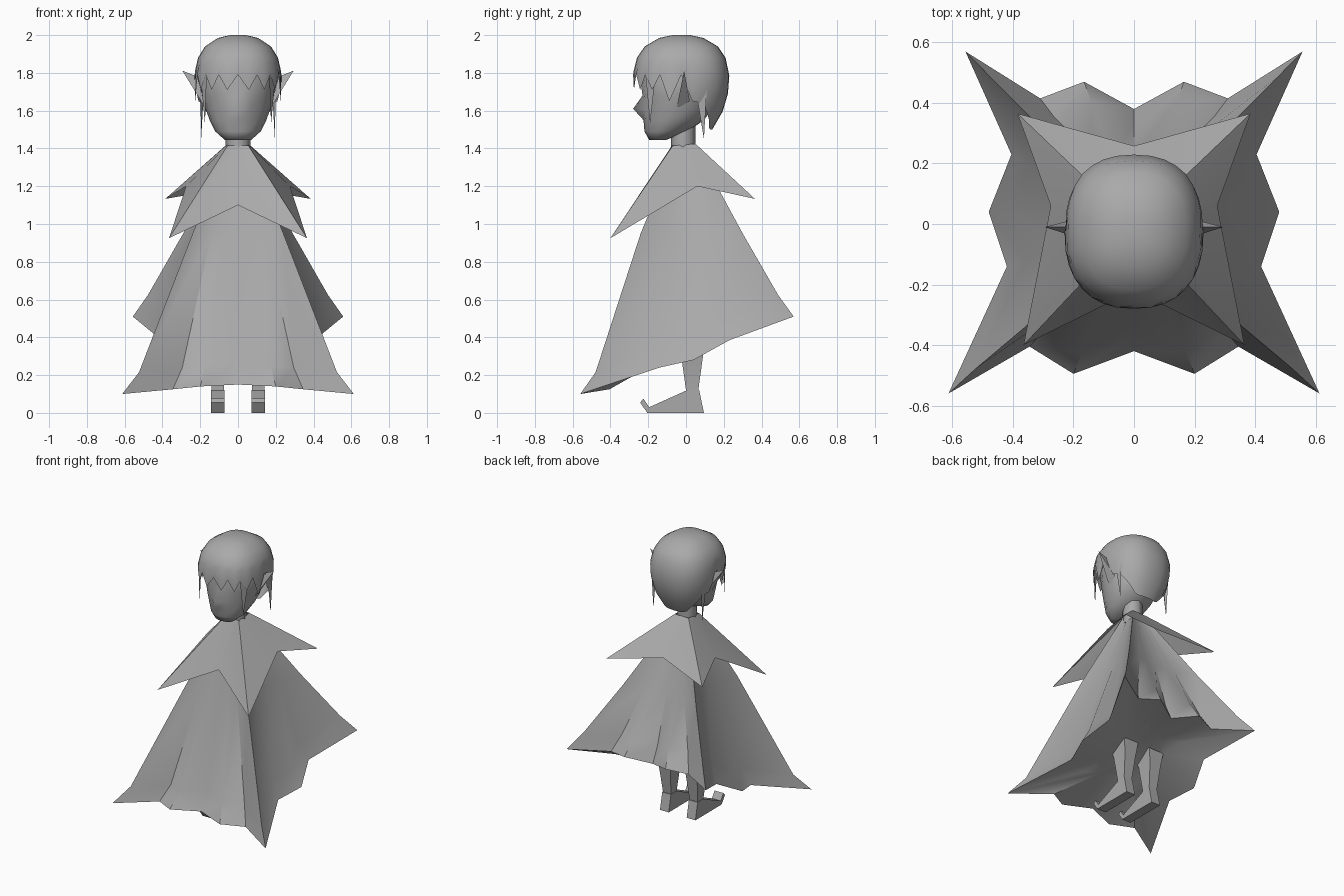
import bpy, bmesh, math
from mathutils import Vector

old = bpy.data.objects.get("Cube")
if old:
    bpy.data.objects.remove(old, do_unlink=True)

grey = bpy.data.materials.new("plain grey")
grey.use_nodes = True
grey.diffuse_color = (0.4, 0.4, 0.4, 1)
grey.node_tree.nodes["Principled BSDF"].inputs["Base Color"].default_value = (0.4, 0.4, 0.4, 1)


def finish(name, bm, angle=25, fix=True):
    if fix:
        bmesh.ops.recalc_face_normals(bm, faces=bm.faces)
    mesh = bpy.data.meshes.new(name)
    bm.to_mesh(mesh)
    bm.free()
    mesh.materials.append(grey)
    ob = bpy.data.objects.new(name, mesh)
    bpy.context.collection.objects.link(ob)
    bpy.ops.object.select_all(action='DESELECT')
    ob.select_set(True)
    bpy.context.view_layer.objects.active = ob
    bpy.ops.object.shade_smooth_by_angle(angle=math.radians(angle))
    return ob


def loft(name, rings, cap_low=False, cap_high=False, angle=25):
    """Skin closed rings, listed from bottom to top."""
    bm = bmesh.new()
    rows = [[bm.verts.new(p) for p in ring] for ring in rings]
    for a, b in zip(rows, rows[1:]):
        for i in range(len(a)):
            j = (i + 1) % len(a)
            bm.faces.new((a[i], a[j], b[j], b[i]))
    if cap_low:
        bm.faces.new(rows[0][::-1])
    if cap_high:
        bm.faces.new(rows[-1])
    return finish(name, bm, angle, cap_low or cap_high)


def mirrored_ring(half):
    return half + [(-x, y, z) for x, y, z in half[-2:0:-1]]


def oval(z, yc, rx, ry, n=16):
    return [(rx * math.sin(math.tau * i / n), yc - ry * math.cos(math.tau * i / n), z)
            for i in range(n)]


def spike(name, base, tip):
    """Pyramid from a small base triangle to a tip."""
    bm = bmesh.new()
    b = [bm.verts.new(p) for p in base]
    t = bm.verts.new(tip)
    bm.faces.new(b)
    for i in range(len(b)):
        bm.faces.new((b[i], b[(i + 1) % len(b)], t))
    return finish(name, bm)


# Cloak: smooth four-cornered tent with a scalloped hem and a closed underside
hem = mirrored_ring([(0, -.42, .15), (.2, -.495, .14), (.345, -.405, .125), (.613, -.56, .1),
                     (.42, -.14, .24), (.48, .04, .28), (.405, .23, .385), (.557, .57, .51),
                     (.31, .415, .5), (.165, .47, .52), (0, .38, .48)])
waist = mirrored_ring([(x, y, .95) for x, y in (
    (0, -.2), (.07, -.203), (.14, -.212), (.24, -.24), (.205, -.07), (.21, .04),
    (.225, .14), (.29, .3), (.15, .238), (.08, .225), (0, .218))])
knee = [(x * .855, y * .855, z + .115) for x, y, z in hem]
neckline = [(x * .09, y * .09, 1.41) for x, y, z in hem]
underside = [(x * .4, y * .4, z * .5 + .2) for x, y, z in hem]
loft("cloak", [underside, hem, knee, waist, neckline], cap_low=True, angle=40)

# Star-shaped shoulder collar
edge = mirrored_ring([(0, -.22, 1.1), (.365, -.4, .925), (.275, .06, 1.2),
                      (.385, .365, 1.133), (0, .258, 1.2)])
top = mirrored_ring([(0, -.075, 1.415), (.055, -.07, 1.415), (.058, 0, 1.42),
                     (.055, .05, 1.425), (0, .05, 1.425)])
loft("collar", [edge, top])

# Neck, and face with the nose pulled out of one ring
loft("neck", [oval(1.36, -.015, .065, .065, 8), oval(1.52, -.015, .065, .065, 8)], True, True, 50)
nose_ring = oval(1.61, -.045, .172, .185)
nose_ring[0] = (0, -.28, 1.61)
loft("head", [oval(1.445, -.15, .07, .045), oval(1.49, -.105, .12, .115),
              oval(1.55, -.065, .15, .16), nose_ring, oval(1.68, -.04, .19, .19),
              oval(1.75, -.03, .2, .21), oval(1.86, -.03, .17, .18)], True, True, 70)

# Hair cap: each column runs from the crown to a jagged rim
PROFILE = [(2.0, 0), (1.985, .46), (1.94, .76), (1.88, .92), (1.8, 1), (1.7, .98), (1.6, .87), (1.49, .62)]


def hair_width(z):
    for (z1, r1), (z2, r2) in zip(PROFILE, PROFILE[1:]):
        if z >= z2:
            return r1 + (r2 - r1) * (z1 - z) / (z1 - z2)
    return PROFILE[-1][1]


def rim_height(i, n):
    turn = abs((i / n + .5) % 1 - .5) * 2      # 0 at the front, 1 at the back
    tooth = i % 2
    if turn < .32:
        return 1.71 if tooth else 1.79
    if turn < .6:
        return 1.65 if tooth else 1.79
    return max(1.5, 1.66 - (turn - .6) * .7)


def rounded(v):
    return math.copysign(abs(v) ** .85, v)


N = 32
levels = 7
rings = []
for lv in range(levels):
    ring = []
    for i in range(N):
        rim = rim_height(i, N)
        z = (1.985, 1.94, 1.88)[lv] if lv < 3 else 1.88 + (rim - 1.88) * (lv - 2) / (levels - 3)
        w = hair_width(z)
        a = math.tau * i / N
        if math.cos(a) > 0 and z < 1.8:         # fringe hangs straight down
            w = 1
        ring.append((.23 * w * rounded(math.sin(a)), -.025 - .255 * w * rounded(math.cos(a)), z))
    rings.append(ring)
crown = [(x * .4, -.025 + (y + .025) * .4, 2.0) for x, y, z in rings[0]]
loft("hair", rings[::-1] + [crown], cap_high=True, angle=40)

for side, s in (("left", 1), ("right", -1)):
    # Pointed ear and hanging locks
    spike(side + "_ear", [(s * .17, -.05, 1.61), (s * .18, .02, 1.65), (s * .215, -.01, 1.78)],
          (s * .295, -.01, 1.812))
    spike(side + "_front_lock", [(s * .165, -.215, 1.8), (s * .2, -.16, 1.8), (s * .18, -.16, 1.8)],
          (s * .175, -.19, 1.53))
    spike(side + "_back_lock", [(s * .2, .05, 1.72), (s * .2, .11, 1.72), (s * .18, .08, 1.72)],
          (s * .195, .095, 1.45))

    # Leg widening up into the cloak
    def box(z, y0, y1, hw):
        return [(s * .107 + dx, y, z) for dx, y in ((-hw, y0), (hw, y0), (hw, y1), (-hw, y1))]
    loft(side + "_leg", [box(.02, -.01, .09, .034), box(.12, 0, .065, .032), box(.3, -.025, .09, .045),
                         box(.4, -.05, .1, .06)], True, True, 20)

    # Shoe with a curled toe, extruded from its side profile
    bm = bmesh.new()
    outline = [(.095, 0), (.07, .12), (.005, .12), (-.195, .03), (-.225, .075), (-.243, .055), (-.205, 0)]
    face = bm.faces.new([bm.verts.new((s * .107 - .035, y, z)) for y, z in outline])
    ext = bmesh.ops.extrude_face_region(bm, geom=[face])
    moved = [v for v in ext["geom"] if isinstance(v, bmesh.types.BMVert)]
    bmesh.ops.translate(bm, verts=moved, vec=Vector((.07, 0, 0)))
    finish(side + "_shoe", bm, 20)
